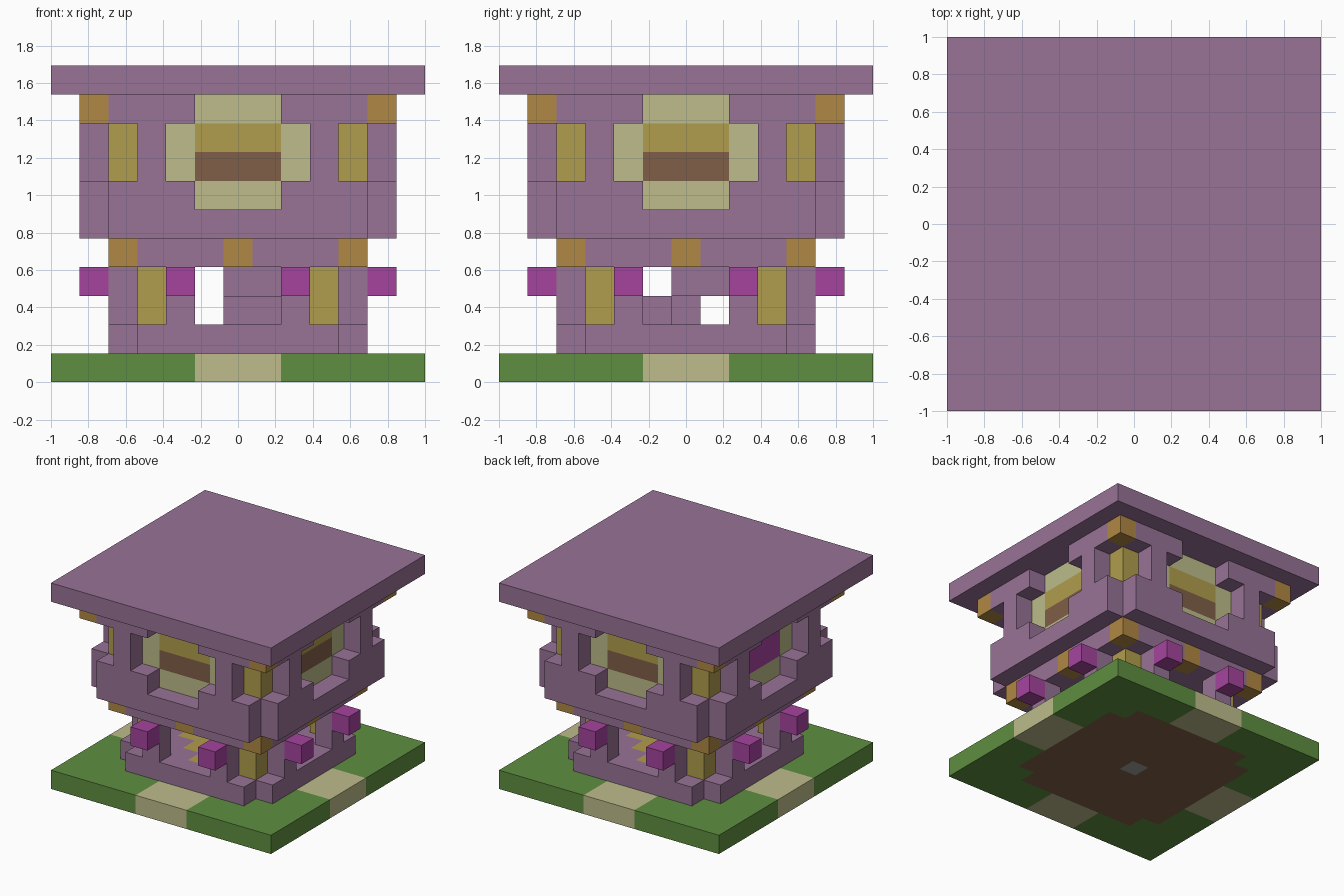
import bpy, bmesh
from mathutils import Vector

U = 2 / 13  # block size

if "Cube" in bpy.data.objects:
    bpy.data.objects.remove(bpy.data.objects["Cube"], do_unlink=True)


def linear(c):
    c /= 255
    return c / 12.92 if c <= 0.04045 else ((c + 0.055) / 1.055) ** 2.4


def material(name, *rgb):
    mat = bpy.data.materials.new(name)
    mat.use_nodes = True
    colour = [linear(c) for c in rgb] + [1]
    mat.diffuse_color = colour
    mat.node_tree.nodes["Principled BSDF"].inputs["Base Color"].default_value = colour
    return mat


purple = material("purple", 152, 115, 151)
green = material("grass green", 95, 143, 64)
tan = material("pale tan", 189, 188, 139)
olive = material("olive yellow", 176, 157, 77)
orange = material("orange brown", 176, 136, 67)
brown = material("brown", 128, 95, 71)
magenta = material("magenta", 165, 68, 158)
grey = material("grey", 160, 160, 154)

AXES = [Vector(v) for v in ((1, 0, 0), (0, 1, 0), (0, 0, 1))]


def build(name, cells, colour):
    """Skin a set of blocks; colour is a material or a rule over (x, y, z)."""
    cells = set(cells)
    obj = bpy.data.objects.new(name, bpy.data.meshes.new(name))
    bpy.context.collection.objects.link(obj)
    bm = bmesh.new()
    mats = []
    for cell in sorted(cells):
        mat = colour(*cell) if callable(colour) else colour
        if mat not in mats:
            mats.append(mat)
            obj.data.materials.append(mat)
        centre = Vector(cell) + Vector((0, 0, 0.5))
        for i in range(3):
            for sign in (-1, 1):
                n = AXES[i] * sign
                if tuple(int(c) for c in Vector(cell) + n) in cells:
                    continue
                a, b = AXES[(i + 1) % 3] / 2, AXES[(i + 2) % 3] * sign / 2
                mid = centre + n / 2
                corners = (mid - a - b, mid + a - b, mid + a + b, mid - a + b)
                face = bm.faces.new([bm.verts.new(p * U) for p in corners])
                face.material_index = mats.index(mat)
    # Merge blocks into large flat faces, keeping colour borders
    bmesh.ops.remove_doubles(bm, verts=bm.verts, dist=U / 100)
    bmesh.ops.dissolve_limit(bm, angle_limit=0.01, verts=bm.verts,
                             edges=bm.edges, delimit={'MATERIAL'})
    bm.to_mesh(obj.data)
    bm.free()
    return obj


def far(x, y):
    return max(abs(x), abs(y))


def near(x, y):
    return min(abs(x), abs(y))


def square(r, layers, keep=lambda x, y: True):
    span = range(-r, r + 1)
    return [(x, y, z) for z in layers for x in span for y in span if keep(x, y)]


def ring(r, layers, low, high):
    """Outer ring of a square, limited by distance from each side's middle."""
    return square(r, layers, lambda x, y: far(x, y) == r and low <= near(x, y) <= high)


# Ground slab with four paths
def ground_colour(x, y, z):
    if far(x, y) == 0:
        return grey
    if far(x, y) <= 4 and near(x, y) < 4:
        return brown
    return tan if near(x, y) <= 1 else green


build("ground", square(6, [0]), ground_colour)

# Lower storey: floor with carpet, pillars, posts and lanterns
build("lower_floor", square(4, [1], lambda x, y: near(x, y) < 4),
      lambda x, y, z: olive if abs(x) + abs(y) <= 3 else purple)
build("lower_pillars", ring(4, [2, 3], 2, 2), purple)
build("lower_corner_posts", ring(3, [2, 3], 3, 3), olive)
build("lanterns", ring(5, [3], 2, 2), magenta)

# Band between the storeys, with a stairwell
build("middle_band", square(4, [4], lambda x, y: far(x, y) > 1),
      lambda x, y, z: orange if far(x, y) == 4 and near(x, y) in (0, 4) else purple)

# Spiral stair round a central column
turns = [((0, -1), (1, -1)), ((1, 0), (1, 1)), ((0, 1), (-1, 1)), ((-1, 0), (-1, -1))]
stair = [(0, 0, z) for z in range(2, 6)]
stair += [(x, y, z + 2) for z, treads in enumerate(turns) for x, y in treads]
build("spiral_stair", stair, purple)

# Upper storey: walls with cross-shaped window openings and cut corners
walls = square(5, [5], lambda x, y: far(x, y) > 1 and near(x, y) < 5)
walls += ring(5, [6], 2, 4) + ring(5, [7, 8], 3, 3) + ring(5, [9], 2, 5)
build("upper_walls", walls,
      lambda x, y, z: orange if z == 9 and near(x, y) == 5 else purple)
build("upper_corner_posts", ring(4, [7, 8], 4, 4), olive)


# Recessed window panels, one side with a single-colour pane
def panel_colour(x, y, z):
    if near(x, y) > 1 or z not in (7, 8):
        return tan
    if x == -4:
        return magenta
    return olive if z == 8 else brown


build("window_panels", ring(4, range(6, 10), 0, 1) + ring(4, [7, 8], 2, 2), panel_colour)

# Flat roof
build("roof", square(6, [10]), purple)
